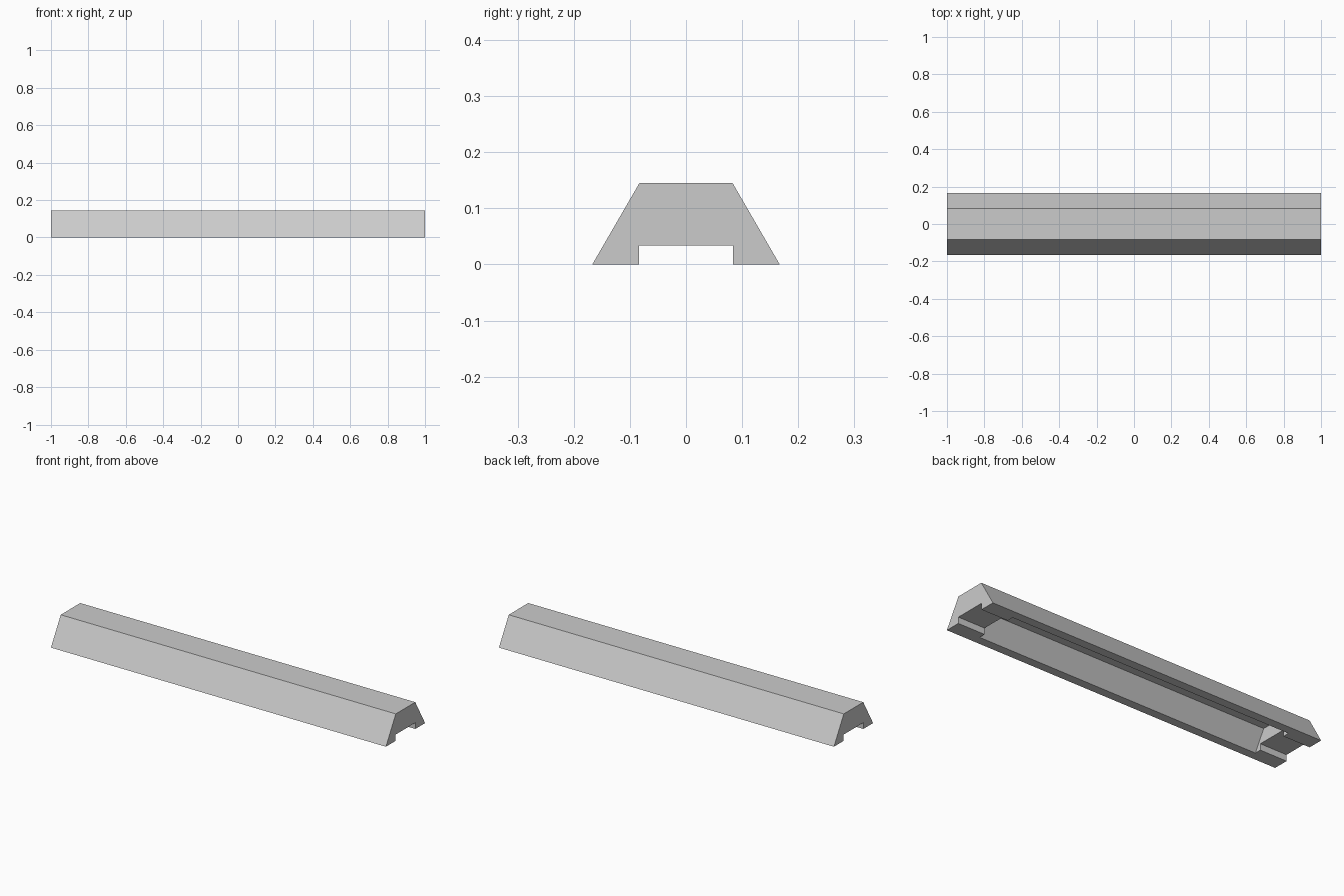
import bpy
import bmesh

old = bpy.data.objects.get("Cube")
if old:
    bpy.data.objects.remove(old, do_unlink=True)

GREY = (0.6, 0.6, 0.6, 1.0)
mat = bpy.data.materials.new("plain grey")
mat.use_nodes = True
mat.diffuse_color = GREY
mat.node_tree.nodes["Principled BSDF"].inputs["Base Color"].default_value = GREY


def bar(name, half_length, bottom, top, z0, z1):
    """Trapezoid cross-section extruded along x; bottom and top are half widths."""
    profile = [(-bottom, z0), (bottom, z0), (top, z1), (-top, z1)]
    bm = bmesh.new()
    face = bm.faces.new([bm.verts.new((-half_length, y, z)) for y, z in profile])
    ext = bmesh.ops.extrude_face_region(bm, geom=[face])
    verts = [v for v in ext["geom"] if isinstance(v, bmesh.types.BMVert)]
    bmesh.ops.translate(bm, verts=verts, vec=(2 * half_length, 0, 0))
    bmesh.ops.recalc_face_normals(bm, faces=bm.faces)
    mesh = bpy.data.meshes.new(name)
    bm.to_mesh(mesh)
    bm.free()
    mesh.materials.append(mat)
    obj = bpy.data.objects.new(name, mesh)
    bpy.context.collection.objects.link(obj)
    return obj


def cut(target, cutter):
    """Subtract the cutter from the target, then discard it."""
    cutter.hide_render = True
    mod = target.modifiers.new("cut", "BOOLEAN")
    mod.operation = "DIFFERENCE"
    mod.solver = "EXACT"
    mod.object = cutter
    bpy.context.view_layer.objects.active = target
    bpy.ops.object.modifier_apply(modifier=mod.name)
    bpy.data.objects.remove(cutter, do_unlink=True)


# Long barrier with sloping sides
barrier = bar("barrier_body", 1.0, 0.167, 0.083, 0.0, 0.145)

# Hollow underside, walls parallel to the outer slopes
SLOPE = (0.167 - 0.083) / 0.145
DROP = 0.05
cut(barrier, bar("hollow_cutter", 0.84, 0.12 + SLOPE * DROP,
                 0.12 - SLOPE * 0.105, -DROP, 0.105))

# Square drainage channel, open at both ends
cut(barrier, bar("channel_cutter", 1.1, 0.084, 0.084, -DROP, 0.034))
